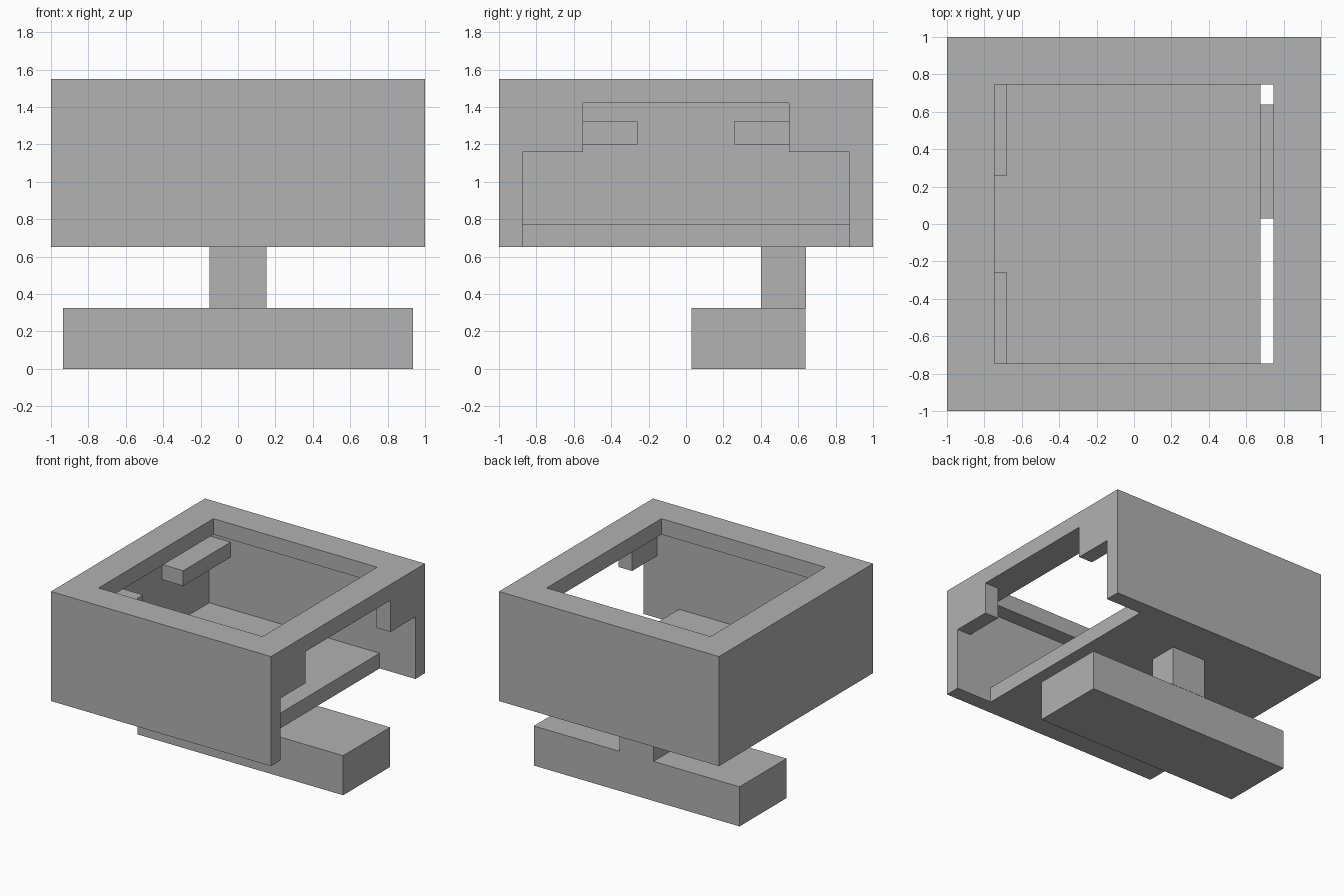
import bpy

if "Cube" in bpy.data.objects:
    bpy.data.objects.remove(bpy.data.objects["Cube"])

grey = bpy.data.materials.new("plain grey")
grey.diffuse_color = (0.445, 0.445, 0.445, 1)
grey.use_nodes = True
grey.node_tree.nodes["Principled BSDF"].inputs["Base Color"].default_value = grey.diffuse_color


def box(name, x, y, z):
    """Axis-aligned box from (min, max) ranges."""
    mesh = bpy.data.meshes.new(name)
    verts = [(a, b, c) for a in x for b in y for c in z]
    faces = [(0, 1, 3, 2), (4, 6, 7, 5), (0, 4, 5, 1),
             (2, 3, 7, 6), (0, 2, 6, 4), (1, 5, 7, 3)]
    mesh.from_pydata(verts, [], faces)
    mesh.materials.append(grey)
    obj = bpy.data.objects.new(name, mesh)
    bpy.context.collection.objects.link(obj)
    return obj


# Housing: solid block, hollowed and opened by cutters
housing = box("housing", (-1, 1), (-1, 1), (0.65, 1.55))
cutters = [
    box("cavity_cutter", (-0.875, 0.875), (-0.875, 0.875), (0.775, 1.42)),
    box("top_opening_cutter", (-0.745, 0.745), (-0.745, 0.745), (1.3, 1.7)),
    box("side_lower_cutter", (0.675, 1.2), (-0.875, 0.875), (0.5, 1.16)),
    box("side_upper_cutter", (0.8, 1.2), (-0.55, 0.55), (1.0, 1.42)),
]
for cutter in cutters:
    mod = housing.modifiers.new(cutter.name, 'BOOLEAN')
    mod.operation = 'DIFFERENCE'
    mod.solver = 'EXACT'
    mod.object = cutter
bpy.context.view_layer.objects.active = housing
housing.select_set(True)
for mod in list(housing.modifiers):
    bpy.ops.object.modifier_apply(modifier=mod.name)
for cutter in cutters:
    bpy.data.objects.remove(cutter)

# Ledges in the two left-hand corners of the cavity
box("front_ledge", (-0.875, -0.68), (-0.875, -0.26), (1.2, 1.325))
box("back_ledge", (-0.875, -0.68), (0.26, 0.875), (1.2, 1.325))

# Post and foot bar under the housing
box("post", (-0.153, 0.153), (0.4, 0.642), (0.325, 0.65))
box("foot_bar", (-0.935, 0.935), (0.03, 0.64), (0, 0.325))
